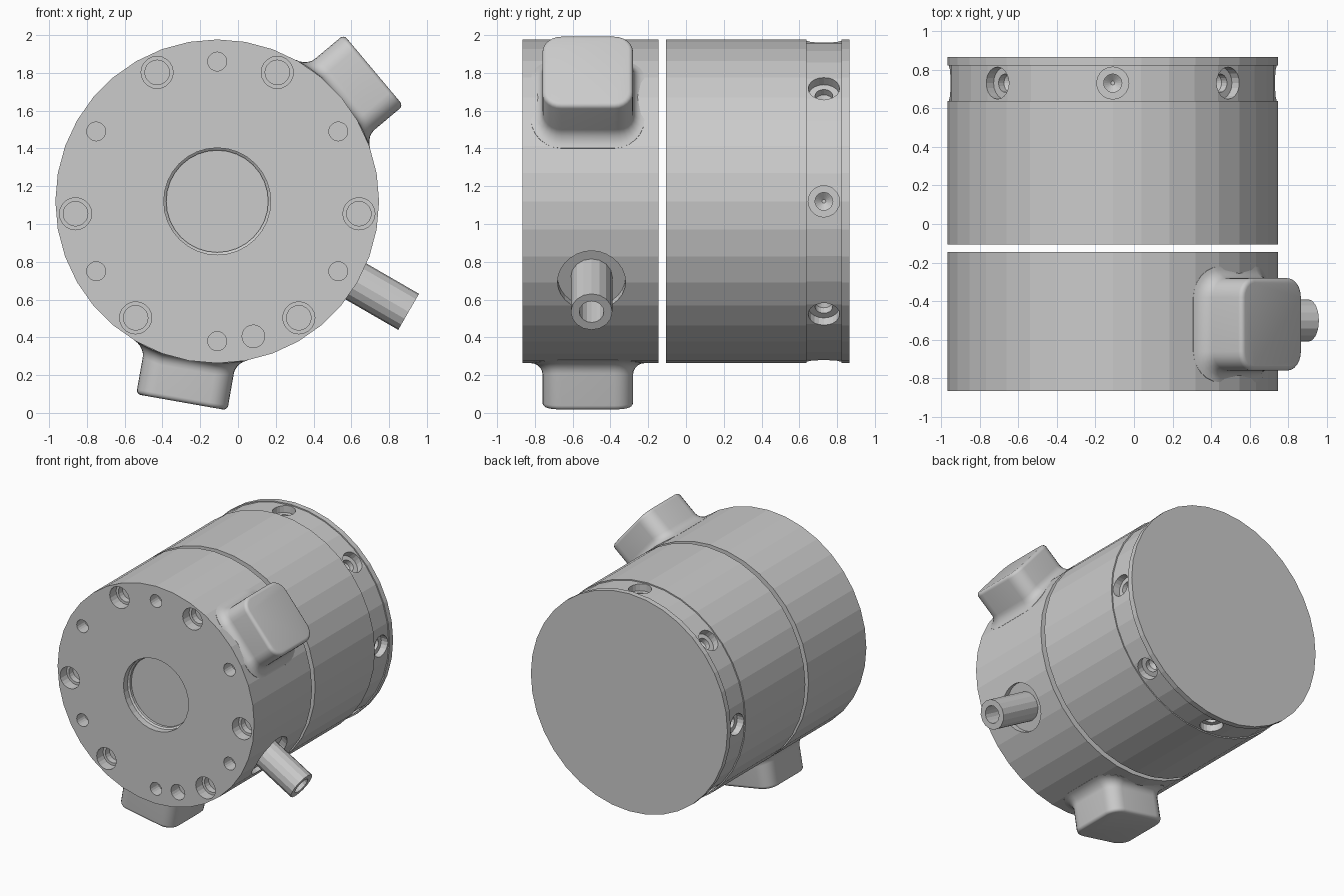
import bpy, bmesh
from math import sin, cos, pi, radians, sqrt
from mathutils import Matrix, Vector

if "Cube" in bpy.data.objects:
    bpy.data.objects.remove(bpy.data.objects["Cube"])

CX, CZ, R = -0.11, 1.12, 0.857
FRONT, BOSS_Y = -0.865, -0.52


def frame(origin, axis):
    """Matrix whose local z points along axis."""
    return Matrix.Translation(origin) @ Vector(axis).to_track_quat('Z', 'Y').to_matrix().to_4x4()


def radial(deg, y):
    a = radians(deg)
    return frame((CX, y, CZ), (cos(a), 0, sin(a)))


def skin(bm, rings):
    for a, b in zip(rings, rings[1:]):
        n = len(a)
        for i in range(n):
            bm.faces.new((a[i], a[(i + 1) % n], b[(i + 1) % n], b[i]))


def lathe(bm, profile, matrix, segs):
    """Solid of revolution about local z, with both ends capped."""
    rings = []
    for r, z in profile:
        rings.append([bm.verts.new(matrix @ Vector((r * cos(2 * pi * i / segs),
                      r * sin(2 * pi * i / segs), z))) for i in range(segs)])
    skin(bm, rings)
    bm.faces.new(rings[0][::-1])
    bm.faces.new(rings[-1])


def finish(name, bm):
    bmesh.ops.recalc_face_normals(bm, faces=bm.faces)
    me = bpy.data.meshes.new(name)
    bm.to_mesh(me)
    bm.free()
    ob = bpy.data.objects.new(name, me)
    bpy.context.collection.objects.link(ob)
    return ob


def cut(target, bm):
    cutter = finish("cutter", bm)
    mod = target.modifiers.new("holes", 'BOOLEAN')
    mod.operation, mod.solver, mod.object = 'DIFFERENCE', 'EXACT', cutter
    bpy.context.view_layer.objects.active = target
    bpy.ops.object.modifier_apply(modifier=mod.name)
    bpy.data.objects.remove(cutter)


AXIS = frame((CX, 0, CZ), (0, 1, 0))

# Front housing drum
bm = bmesh.new()
lathe(bm, [(R, FRONT), (R, -0.145)], AXIS, 36)
front_housing = finish("front_housing", bm)

# Centre recess, bolt holes and cable spot face
bm = bmesh.new()
lathe(bm, [(0.283, -0.1), (0.283, 0.05), (0.27, 0.06), (0.27, 0.08)],
      frame((CX, FRONT, CZ), (0, 1, 0)), 32)


def face_hole(deg, dist, profile):
    a = radians(deg)
    lathe(bm, profile, frame((CX + dist * cos(a), FRONT, CZ + dist * sin(a)), (0, 1, 0)), 20)


for deg in (65, -5, -55):
    for d in (deg, 180 - deg):
        face_hole(d, 0.753, [(0.085, -0.1), (0.085, 0.08), (0.065, 0.08), (0.065, 0.13)])
for k in range(6):
    face_hole(30 + 60 * k, 0.74, [(0.05, -0.1), (0.05, 0.1)])
face_hole(-75, 0.74, [(0.06, -0.1), (0.06, 0.1)])
lathe(bm, [(0.18, 0.80), (0.18, 1.0)], radial(-30, -0.5), 28)
cut(front_housing, bm)

# Rear housing drum with shallow band and end flange
bm = bmesh.new()
lathe(bm, [(R, -0.105), (R, 0.638), (0.848, 0.638), (0.848, 0.822), (R, 0.822), (R, 0.865)],
      AXIS, 36)
rear_housing = finish("rear_housing", bm)

# Countersunk screw holes around the band
bm = bmesh.new()
for k in range(8):
    lathe(bm, [(0.083, 1.0), (0.083, 0.79), (0.047, 0.79), (0.047, 0.75), (0.01, 0.72)],
          radial(45 * k, 0.73), 20)
cut(rear_housing, bm)

# Hollow cable stub
bm = bmesh.new()
lathe(bm, [(0.11, 0.79), (0.11, 1.17), (0.065, 1.17), (0.065, 0.92)], radial(-30, -0.5), 16)
finish("cable_stub", bm)


# Rounded bosses with fillets that follow the drum surface
def boss(name, deg, half_u=0.245, half_v=0.24, corner=0.1, top=1.08, fillet=0.06, edge=0.025):
    a = radians(deg)
    out, tan = Vector((cos(a), 0, sin(a))), Vector((-sin(a), 0, cos(a)))
    base = Vector((CX, BOSS_Y, CZ))
    bm = bmesh.new()

    def ring(offset, height):
        verts = []
        for q in range(4):
            su, sv = ((1, 1), (-1, 1), (-1, -1), (1, -1))[q]
            for i in range(7):
                t = pi / 2 * (q + i / 6)
                u = su * (half_u - corner) + (corner + offset) * cos(t)
                v = sv * (half_v - corner) + (corner + offset) * sin(t)
                verts.append(bm.verts.new(base + out * height(u) + tan * u + Vector((0, v, 0))))
        return verts

    def surface(lift):
        return lambda u: sqrt(R * R - u * u) + lift

    rings = [ring(fillet, surface(-0.012))]
    for i in range(6):
        t = pi / 2 * i / 5
        rings.append(ring(fillet * (1 - sin(t)), surface(fillet * (1 - cos(t)))))
    for i in range(5):
        t = pi / 2 * i / 4
        rings.append(ring(-edge * (1 - cos(t)), lambda u, h=top - edge * (1 - sin(t)): h))
    skin(bm, rings)
    bm.faces.new(rings[-1])
    ob = finish(name, bm)
    bpy.ops.object.select_all(action='DESELECT')
    ob.select_set(True)
    bpy.context.view_layer.objects.active = ob
    bpy.ops.object.shade_smooth_by_angle(angle=radians(40))


boss("upper_boss", 40)
boss("lower_boss", -100)
